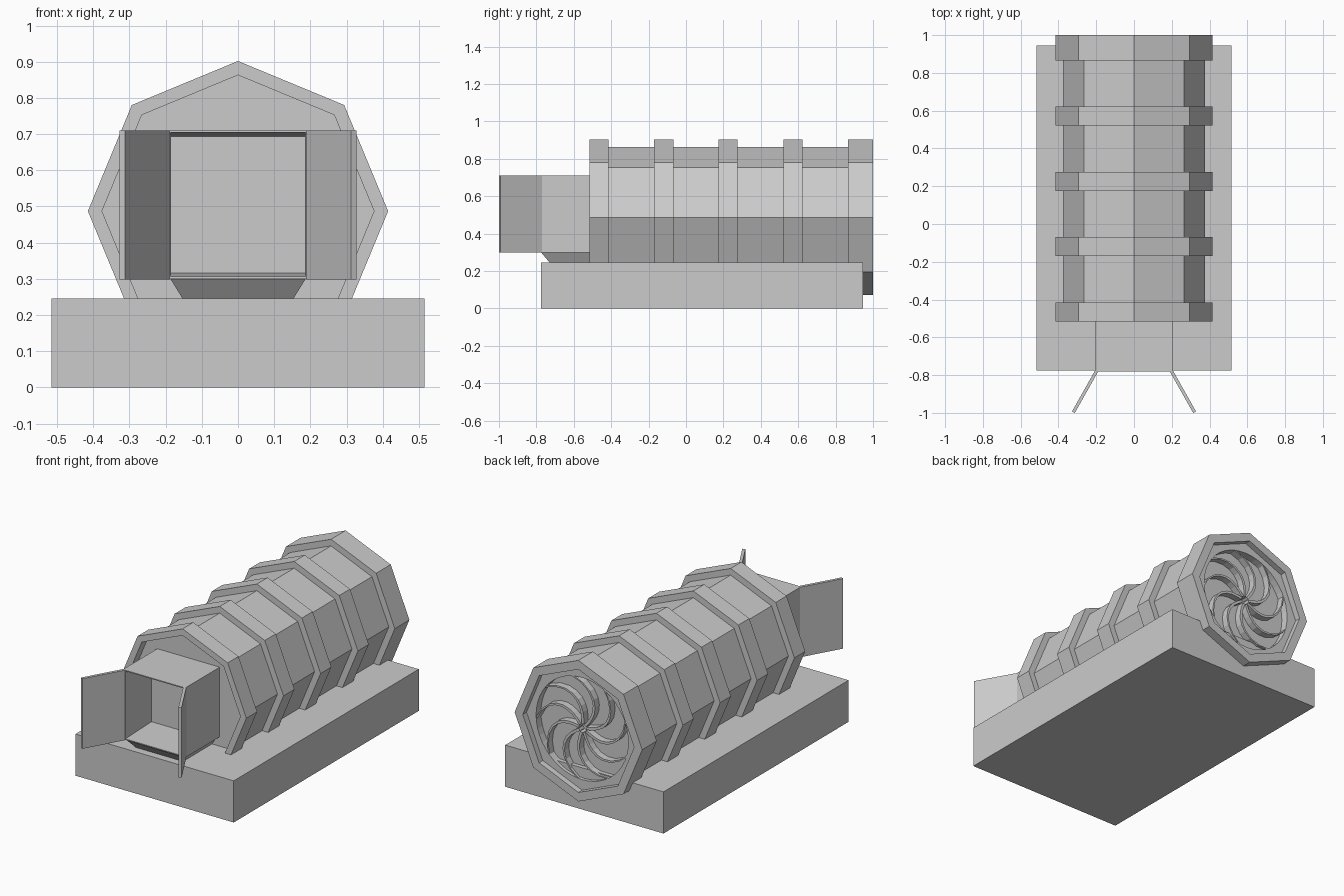
import bpy, bmesh
from math import sin, cos, pi
from mathutils import Vector

if "Cube" in bpy.data.objects:
    bpy.data.objects.remove(bpy.data.objects["Cube"])

CZ = 0.487  # height of the barrel axis


def finish(name, bm):
    bmesh.ops.remove_doubles(bm, verts=bm.verts, dist=1e-5)
    bmesh.ops.recalc_face_normals(bm, faces=bm.faces)
    me = bpy.data.meshes.new(name)
    bm.to_mesh(me)
    bm.free()
    ob = bpy.data.objects.new(name, me)
    bpy.context.collection.objects.link(ob)
    return ob


def loft(bm, rows, closed=True, caps=False):
    """Join rows of points with quads; optionally cap both ends."""
    rings = [[bm.verts.new(p) for p in row] for row in rows]
    n = len(rings[0])
    for a, b in zip(rings, rings[1:]):
        for i in range(n if closed else n - 1):
            j = (i + 1) % n
            bm.faces.new((a[i], a[j], b[j], b[i]))
    if caps:
        bm.faces.new(rings[0])
        bm.faces.new(rings[-1])


def octagon(r, y):
    return [(r * sin(i * pi / 4), y, CZ + r * cos(i * pi / 4)) for i in range(8)]


def rect(x0, x1, y0, y1, z):
    return [(x0, y0, z), (x1, y0, z), (x1, y1, z), (x0, y1, z)]


def mouth(x, z0, z1, y):
    return [(-x, y, z0), (x, y, z0), (x, y, z1), (-x, y, z1)]


# base slab
bm = bmesh.new()
loft(bm, [rect(-.515, .515, -.775, .945, 0), rect(-.515, .515, -.775, .945, .245)], caps=True)
finish("base_slab", bm)

# octagonal barrel with raised bands, recessed at both ends
R, r = 0.415, 0.376
profile = [(r, -.46), (r, -.515)]
for y0, y1 in [(-.515, -.415), (-.17, -.068), (.175, .275), (.522, .622), (.865, 1.0)]:
    if y0 > -.5:
        profile.append((r, y0))
    profile += [(R, y0), (R, y1)]
    if y1 < .9:
        profile.append((r, y1))
profile += [(.362, 1.0), (.362, .92)]
bm = bmesh.new()
loft(bm, [octagon(*p) for p in profile], caps=True)
finish("ribbed_barrel", bm)

# rear plate: octagon outside, round opening inside
N = 48
angles = [2 * pi * i / N for i in range(N)]


def polar(rad, y):
    return [(rad(t) * sin(t), y, CZ + rad(t) * cos(t)) for t in angles]


def oct_radius(t):
    return .362 * cos(pi / 8) / cos((t + 1e-9) % (pi / 4) - pi / 8)


bm = bmesh.new()
loft(bm, [polar(oct_radius, .965), polar(lambda t: .3, .965), polar(lambda t: .3, .92)])
finish("rear_fan_frame", bm)

# curved fan vanes
bm = bmesh.new()
for k in range(9):
    rows = []
    for s in range(9):
        f = s / 8
        rad = .025 + .28 * f
        t = 2 * pi * k / 9 + .95 * f * f
        c = Vector((rad * sin(t), 0, CZ + rad * cos(t)))
        w = Vector((cos(t), 0, -sin(t))) * .008
        rows.append([(p.x, y, p.z) for p, y in
                     ((c - w, .915), (c - w, .96), (c + w, .96), (c + w, .915))])
    loft(bm, rows, caps=True)
finish("fan_vanes", bm)

# intake box, open at the front
bm = bmesh.new()
loft(bm, [mouth(.203, .30, .71, -.45), mouth(.203, .30, .71, -.78),
          mouth(.187, .306, .704, -.78), mouth(.185, .316, .694, -.54)], caps=True)
finish("intake_box", bm)

# tapered foot below the intake
bm = bmesh.new()
loft(bm, [rect(-.187, .187, -.775, -.45, .30), rect(-.15, .15, -.725, -.45, .24)], caps=True)
finish("intake_foot", bm)

# flared intake doors, mirrored
for side, name in ((1, "right_door"), (-1, "left_door")):
    plan = [(.188, -.778), (.203, -.77), (.328, -.992), (.313, -1.0)]
    bm = bmesh.new()
    loft(bm, [[(side * x, y, z) for x, y in plan] for z in (.298, .71)], caps=True)
    finish(name, bm)
